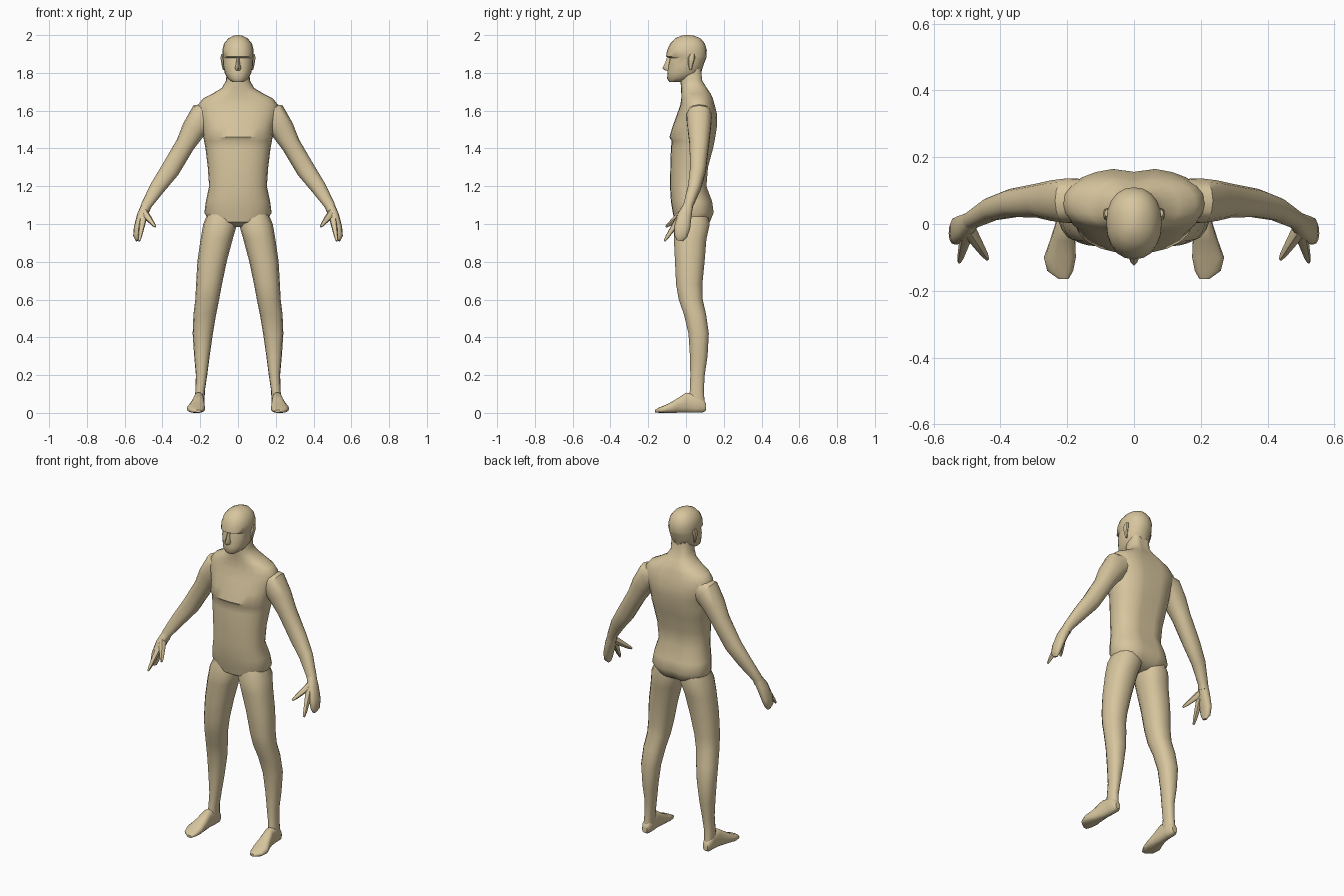
import bpy
import bmesh
import math
from mathutils import Vector

if "Cube" in bpy.data.objects:
    bpy.data.objects.remove(bpy.data.objects["Cube"], do_unlink=True)

skin = bpy.data.materials.new("tan skin")
skin.use_nodes = True
skin.diffuse_color = (0.68, 0.56, 0.34, 1)
skin.node_tree.nodes["Principled BSDF"].inputs["Base Color"].default_value = skin.diffuse_color


def loft(name, rings, sides=16, power=2.3, mirror=False, groove=0.0):
    """Skin a row of superellipse rings, each given as centre, half-axis u, half-axis v."""
    bm = bmesh.new()
    loops = []
    for centre, u, v in rings:
        loop = []
        for i in range(sides):
            angle = math.tau * i / sides
            c, s = math.cos(angle), math.sin(angle)
            c = math.copysign(abs(c) ** (2 / power), c)
            s = math.copysign(abs(s) ** (2 / power), s)
            point = centre + u * c + v * s
            if groove and s > 0:
                point.y -= groove * math.exp(-(point.x / 0.03) ** 2)
            loop.append(bm.verts.new(point))
        loops.append(loop)
    for low, high in zip(loops, loops[1:]):
        for i in range(sides):
            j = (i + 1) % sides
            bm.faces.new((low[i], low[j], high[j], high[i]))
    bm.faces.new(loops[0])
    bm.faces.new(loops[-1])
    bmesh.ops.recalc_face_normals(bm, faces=bm.faces)
    mesh = bpy.data.meshes.new(name)
    bm.to_mesh(mesh)
    bm.free()
    mesh.materials.append(skin)
    part = bpy.data.objects.new(name, mesh)
    bpy.context.collection.objects.link(part)
    if mirror:
        part.modifiers.new("other side", "MIRROR")
    bpy.ops.object.select_all(action="DESELECT")
    part.select_set(True)
    bpy.context.view_layer.objects.active = part
    bpy.ops.object.shade_smooth_by_angle(angle=math.radians(40))
    return part


def upright(rows):
    """Level rings from height, x range and y range."""
    for z, left, right, front, back in rows:
        yield (Vector(((left + right) / 2, (front + back) / 2, z)),
               Vector(((right - left) / 2, 0, 0)), Vector((0, (back - front) / 2, 0)))


def centred(rows):
    """Level rings from height, half width and y range."""
    return upright((z, -w, w, front, back) for z, w, front, back in rows)


def forward(rows):
    """Rings facing forward from depth, x range and z range."""
    for y, left, right, low, high in rows:
        yield (Vector(((left + right) / 2, y, (low + high) / 2)),
               Vector(((right - left) / 2, 0, 0)), Vector((0, 0, (high - low) / 2)))


def limb(rows):
    """Rings square to a path, from a point, sideways radius and depth radius."""
    points = [Vector(row[:3]) for row in rows]
    for i, row in enumerate(rows):
        along = points[min(i + 1, len(rows) - 1)] - points[max(i - 1, 0)]
        side = along.cross(Vector((0, 1, 0))).normalized()
        depth = side.cross(along).normalized()
        yield points[i], side * row[3], depth * row[4]


# Torso and neck
loft("torso", centred([
    (.985, .08, -.02, .09), (1.01, .15, -.06, .13), (1.06, .178, -.07, .15),
    (1.12, .17, -.08, .142), (1.2, .153, -.085, .112), (1.3, .16, -.083, .12),
    (1.4, .172, -.08, .147), (1.44, .18, -.076, .155), (1.46, .183, -.088, .159),
    (1.52, .19, -.07, .168), (1.58, .21, -.048, .168), (1.63, .212, -.03, .155),
    (1.665, .185, -.025, .145), (1.69, .135, -.025, .135), (1.72, .085, -.026, .118),
    (1.76, .063, -.03, .095), (1.82, .06, -.03, .09)]), sides=24, groove=.012)

# Head with a brow ledge over the eyes
loft("head", centred([
    (1.752, .03, -.088, -.02), (1.77, .055, -.1, .03), (1.8, .07, -.098, .08),
    (1.84, .079, -.094, .092), (1.878, .081, -.086, .107), (1.887, .083, -.106, .109),
    (1.92, .083, -.1, .11), (1.955, .074, -.084, .1), (1.982, .052, -.058, .078),
    (1.996, .026, -.028, .045), (2, .008, -.008, .02)]), sides=20, power=2.2)
loft("nose", centred([
    (1.885, .008, -.1, -.06), (1.85, .011, -.112, -.06),
    (1.825, .017, -.125, -.06), (1.812, .014, -.11, -.06)]), sides=8, power=1.6)
loft("ear", upright([
    (1.815, .07, .08, .02, .03), (1.84, .07, .086, .012, .036),
    (1.88, .07, .093, .01, .048), (1.9, .07, .088, .022, .044)]), sides=8, mirror=True)

# Legs and feet
loft("leg", upright([
    (1.08, .02, .15, -.04, .11), (1, .005, .184, -.068, .128), (.92, .028, .198, -.066, .11),
    (.8, .06, .215, -.06, .1), (.68, .085, .222, -.054, .088), (.6, .1, .226, -.04, .09),
    (.52, .116, .236, -.012, .108), (.42, .133, .24, .012, .122), (.3, .15, .232, .02, .115),
    (.2, .163, .223, .022, .1), (.12, .175, .226, .02, .095),
    (.05, .178, .228, .01, .1)]), sides=14, mirror=True)
loft("foot", forward([
    (.106, .188, .22, .012, .05), (.09, .178, .23, .002, .075), (.05, .178, .23, 0, .1),
    (0, .18, .236, 0, .108), (-.05, .176, .252, 0, .075), (-.1, .174, .27, 0, .046),
    (-.14, .182, .26, 0, .03), (-.165, .196, .225, .002, .016)]),
    sides=14, power=2.6, mirror=True)

# Arms, hands, thumbs and forefingers
loft("arm", limb([
    (.1, .07, 1.6, .05, .06), (.19, .07, 1.565, .078, .068), (.235, .07, 1.5, .064, .062),
    (.28, .07, 1.42, .051, .052), (.36, .063, 1.285, .05, .043), (.425, .045, 1.195, .041, .035),
    (.485, .012, 1.1, .028, .026), (.495, .005, 1.07, .026, .028)]), sides=14, mirror=True)
loft("hand", limb([
    (.485, .012, 1.1, .026, .025), (.508, -.008, 1.045, .027, .038),
    (.53, -.02, .98, .022, .042), (.538, -.028, .935, .017, .034),
    (.535, -.033, .912, .007, .016)]), sides=12, mirror=True)
for name, tip in (("thumb", (.438, -.106, .985)), ("forefinger", (.523, -.114, .91))):
    root, end = Vector((.497, -.015, 1.06)), Vector(tip)
    rows = [(*root.lerp(end, t), r, r) for t, r in ((0, .022), (.45, .016), (.85, .01), (1, .005))]
    loft(name, limb(rows), sides=8, mirror=True)
